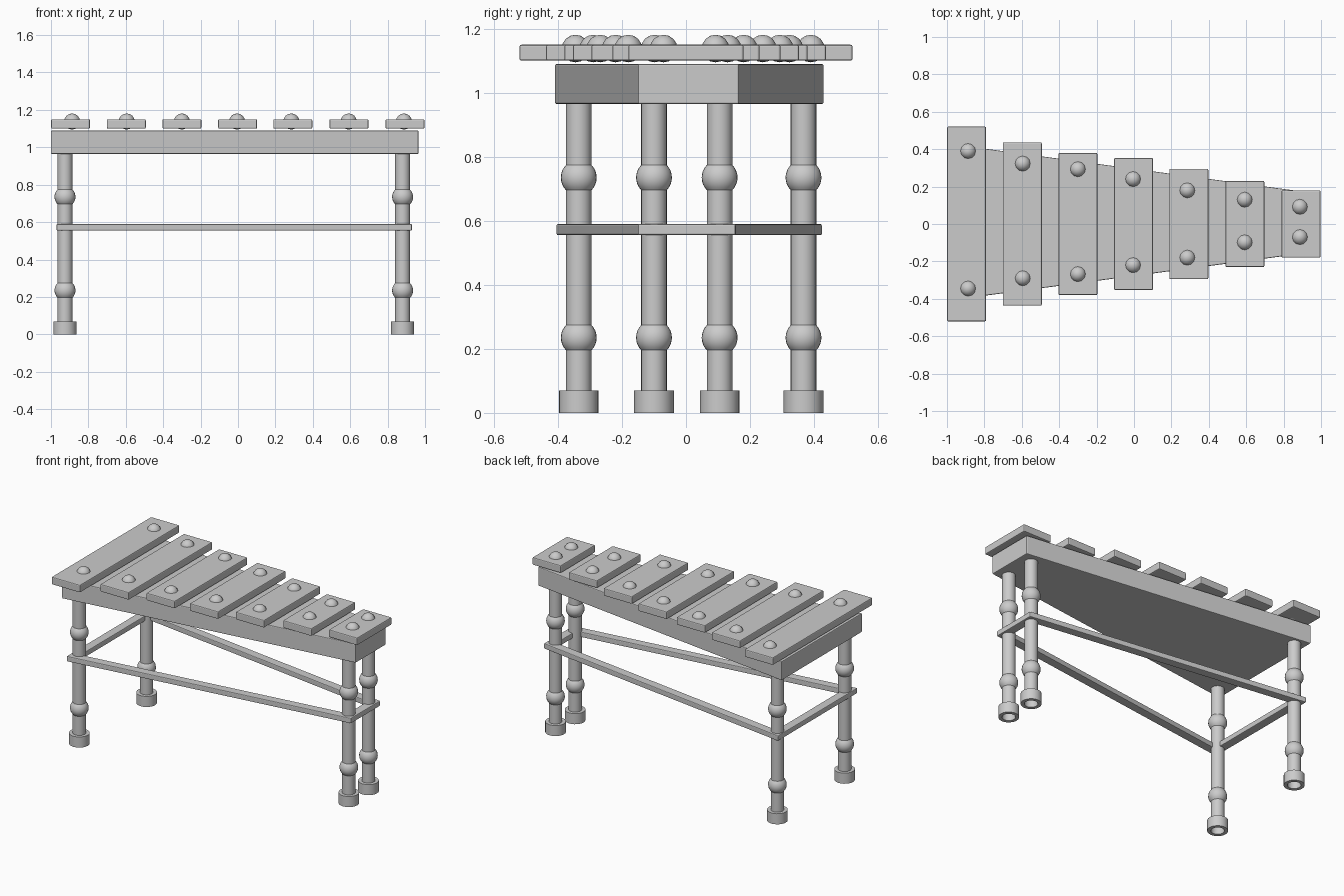
import bpy, bmesh, math
from mathutils import Vector

if "Cube" in bpy.data.objects:
    bpy.data.objects.remove(bpy.data.objects["Cube"])


def finish(name, bm, bevel=0.0, smooth=False):
    bmesh.ops.recalc_face_normals(bm, faces=bm.faces)
    me = bpy.data.meshes.new(name)
    bm.to_mesh(me)
    bm.free()
    ob = bpy.data.objects.new(name, me)
    bpy.context.collection.objects.link(ob)
    if bevel:
        mod = ob.modifiers.new("bevel", 'BEVEL')
        mod.width = bevel
        mod.segments = 2
    if smooth:
        bpy.ops.object.select_all(action='DESELECT')
        ob.select_set(True)
        bpy.context.view_layer.objects.active = ob
        bpy.ops.object.shade_smooth_by_angle(angle=math.radians(35))
    return ob


def slab(name, outline, z0, z1, bevel, inner=None):
    """Extruded outline, or a hollow ring when an inner outline is given."""
    bm = bmesh.new()

    def loop(pts, z):
        return [bm.verts.new((x, y, z)) for x, y in pts]

    def bridge(a, b):
        for i in range(len(a)):
            j = (i + 1) % len(a)
            bm.faces.new((a[i], a[j], b[j], b[i]))
    lo, hi = loop(outline, z0), loop(outline, z1)
    bridge(lo, hi)
    if inner:
        ilo, ihi = loop(inner, z0), loop(inner, z1)
        bridge(ilo, ihi)
        bridge(lo, ilo)
        bridge(hi, ihi)
    else:
        bm.faces.new(lo)
        bm.faces.new(hi)
    return finish(name, bm, bevel)


def lathe(name, profile, x, y, sides=24):
    bm = bmesh.new()
    rings = [[bm.verts.new((x + r * math.cos(2 * math.pi * i / sides),
                            y + r * math.sin(2 * math.pi * i / sides), z))
              for i in range(sides)] for r, z in profile]
    for a, b in zip(rings, rings[1:]):
        for i in range(sides):
            j = (i + 1) % sides
            bm.faces.new((a[i], a[j], b[j], b[i]))
    return finish(name, bm, smooth=True)


# tapered sound box
slab("sound_box", [(-1.0, -0.41), (0.965, -0.15), (0.965, 0.165), (-1.0, 0.43)],
     0.965, 1.09, 0.005)

# thin stretcher frame around the legs
slab("stretcher_frame",
     [(-0.97, -0.405), (0.93, -0.15), (0.93, 0.155), (-0.97, 0.425)],
     0.555, 0.59, 0.005,
     [(-0.912, -0.339), (0.872, -0.10), (0.872, 0.105), (-0.912, 0.359)])


# turned legs: hollow foot, shaft and two ball rings
R, BALL = 0.04, 0.056


def ball(zc):
    a = math.acos(R / BALL)
    return [(BALL * math.cos(t), zc + BALL * math.sin(t))
            for t in (a * (k / 4 - 1) for k in range(9))]


leg_profile = ([(R, 0.97), (R, 0.0), (0.062, 0.0), (0.062, 0.07), (R, 0.07)]
               + ball(0.235) + ball(0.735) + [(R, 0.97)])
for name, x, y in (("left_front_leg", -0.925, -0.335), ("left_back_leg", -0.925, 0.367),
                   ("right_front_leg", 0.88, -0.10), ("right_back_leg", 0.88, 0.105)):
    lathe(name, leg_profile, x, y)

# tone bars with a pair of domed pegs: centre x, half length, peg x, peg y front/back
bars = [(-0.895, 0.52, -0.887, -0.345, 0.39), (-0.597, 0.437, -0.595, -0.29, 0.323),
        (-0.30, 0.38, -0.30, -0.268, 0.293), (-0.002, 0.353, -0.005, -0.22, 0.24),
        (0.293, 0.295, 0.285, -0.18, 0.18), (0.593, 0.23, 0.592, -0.098, 0.13),
        (0.893, 0.18, 0.887, -0.07, 0.092)]
for n, (x, h, px, y0, y1) in enumerate(bars, 1):
    w = 0.104
    slab(f"tone_bar_{n}", [(x - w, -h), (x + w, -h), (x + w, h), (x - w, h)],
         1.10, 1.15, 0.006)
    for side, y in (("front", y0), ("back", y1)):
        bm = bmesh.new()
        bmesh.ops.create_uvsphere(bm, u_segments=12, v_segments=8, radius=0.043)
        bmesh.ops.translate(bm, verts=bm.verts, vec=Vector((px, y, 1.138)))
        finish(f"peg_{side}_{n}", bm, smooth=True)
